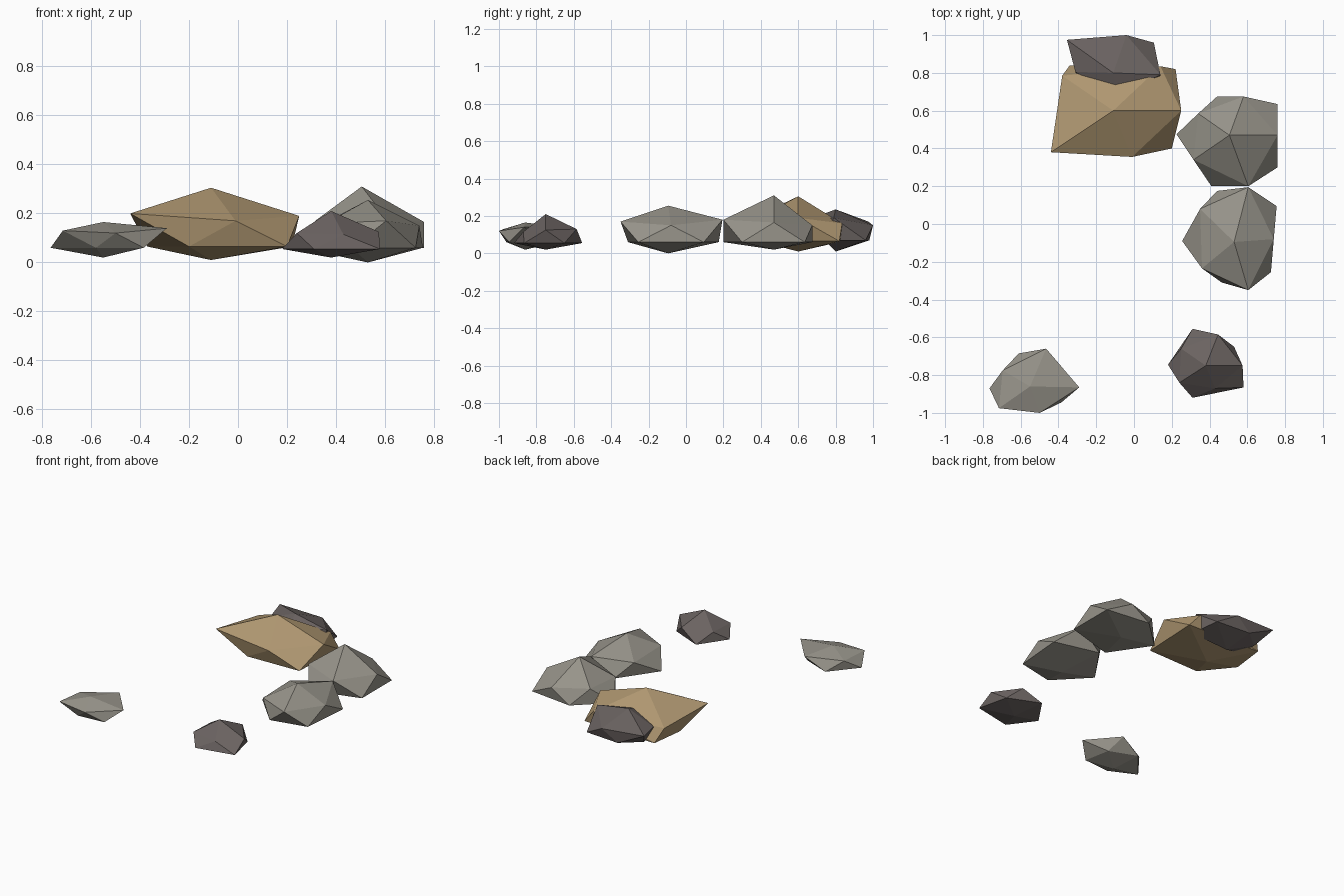
import bpy, bmesh


def material(name, rgb):
    m = bpy.data.materials.new(name)
    m.diffuse_color = (*rgb, 1.0)
    return m


tan = material("sandstone_tan", (0.43, 0.31, 0.165))
grey = material("stone_grey", (0.31, 0.295, 0.255))
dark = material("dark_stone", (0.145, 0.124, 0.119))


def rock(name, mat, top, upper, lower, low_z, base_z):
    """Faceted twenty-sided stone: peak, two staggered five-point rings, base."""
    bm = bmesh.new()
    peak = bm.verts.new(top)
    base = bm.verts.new((top[0], top[1], base_z))
    up = [bm.verts.new(p) for p in upper]
    lo = [bm.verts.new((x, y, low_z)) for x, y in lower]
    for i in range(5):
        j = (i + 1) % 5
        bm.faces.new((peak, up[i], up[j]))
        bm.faces.new((up[i], lo[i], up[j]))
        bm.faces.new((up[j], lo[i], lo[j]))
        bm.faces.new((base, lo[j], lo[i]))
    bmesh.ops.recalc_face_normals(bm, faces=bm.faces)
    me = bpy.data.meshes.new(name)
    bm.to_mesh(me)
    bm.free()
    me.materials.append(mat)
    ob = bpy.data.objects.new(name, me)
    bpy.context.collection.objects.link(ob)


# Large sandstone slab
rock("large_tan_rock", tan, (-.11, .6, .305),
     [(.25, .6, .19), (.14, .835, .16), (-.38, .785, .16), (-.44, .38, .2), (-.01, .355, .17)],
     [(.22, .82), (-.34, .84), (-.37, .6), (-.2, .39), (.2, .4)], .065, .01)

# Dark stone leaning into the back of the slab
rock("back_dark_rock", dark, (-.11, .8, .235),
     [(.14, .79, .19), (-.04, 1.0, .15), (-.355, .975, .17), (-.31, .805, .16), (-.09, .68, .19)],
     [(.105, .96), (-.15, .98), (-.28, .87), (-.25, .74), (.13, .74)], .07, .01)

# Two grey stones on the right
rock("tall_grey_rock", grey, (.505, .47, .31),
     [(.76, .47, .165), (.58, .675, .15), (.34, .585, .17), (.315, .34, .17), (.605, .2, .18)],
     [(.76, .635), (.44, .675), (.225, .475), (.41, .2), (.76, .3)], .06, .02)
rock("middle_grey_rock", grey, (.53, -.095, .255),
     [(.74, -.08, .15), (.605, .195, .18), (.35, .08, .16), (.36, -.235, .16), (.605, -.35, .17)],
     [(.755, .095), (.44, .175), (.255, -.09), (.465, -.31), (.725, -.255)], .06, 0)

# Small stones in front
rock("front_dark_rock", dark, (.38, -.75, .21),
     [(.575, -.75, .125), (.445, -.585, .13), (.25, -.66, .12), (.24, -.84, .12), (.43, -.87, .115)],
     [(.53, -.65), (.31, -.555), (.18, -.745), (.31, -.92), (.58, -.865)], .055, .02)
rock("front_grey_rock", grey, (-.55, -.86, .165),
     [(-.29, -.865, .14), (-.465, -.66, .14), (-.695, -.775, .125), (-.715, -.975, .13), (-.5, -1.0, .12)],
     [(-.42, -.76), (-.61, -.685), (-.765, -.87), (-.58, -.96), (-.385, -.945)], .06, .02)
